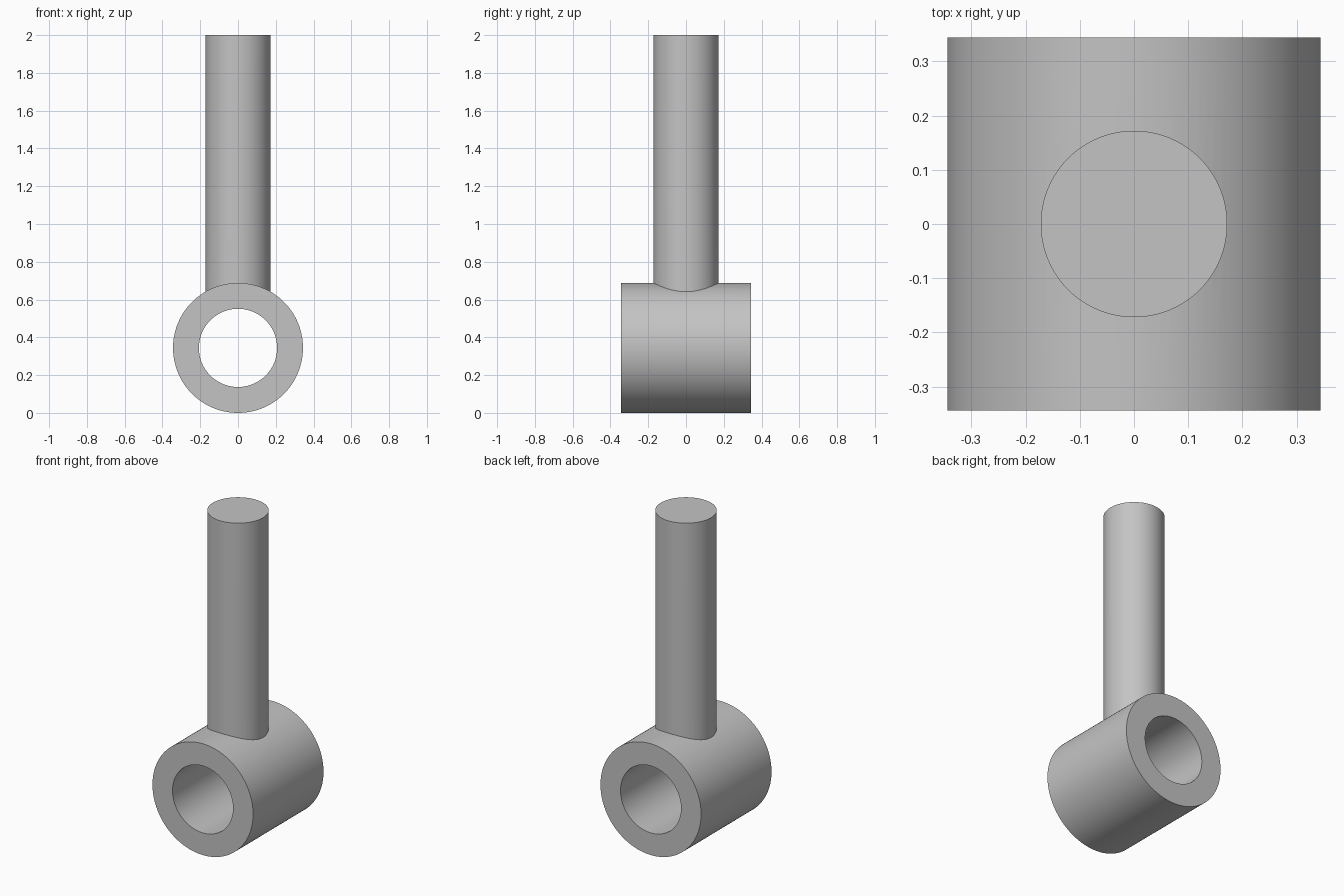
import bpy
import math

RING_R, BORE_R, ROD_R = 0.344, 0.207, 0.172
TOP = 2.0
SIDES = 128

cube = bpy.data.objects.get("Cube")
if cube:
    bpy.data.objects.remove(cube, do_unlink=True)

grey = bpy.data.materials.new("plain_grey")
grey.use_nodes = True
color = (0.55, 0.55, 0.55, 1)
grey.diffuse_color = color
grey.node_tree.nodes["Principled BSDF"].inputs["Base Color"].default_value = color


def cylinder(name, radius, depth, z, lying=False):
    bpy.ops.mesh.primitive_cylinder_add(
        vertices=SIDES, radius=radius, depth=depth, location=(0, 0, z),
        rotation=(math.pi / 2 if lying else 0, 0, 0))
    obj = bpy.context.object
    obj.name = name
    obj.data.materials.append(grey)
    return obj


def combine(target, other, operation):
    mod = target.modifiers.new(operation.lower(), 'BOOLEAN')
    mod.operation = operation
    mod.solver = 'EXACT'
    mod.object = other
    bpy.context.view_layer.objects.active = target
    bpy.ops.object.modifier_apply(modifier=mod.name)
    bpy.data.objects.remove(other, do_unlink=True)


# Lying sleeve with an upright rod rooted in its wall
eye_bolt = cylinder("rod_with_sleeve", RING_R, 2 * RING_R, RING_R, lying=True)
root = RING_R + 0.75 * RING_R
rod = cylinder("rod", ROD_R, TOP - root, (TOP + root) / 2)
combine(eye_bolt, rod, 'UNION')

# Through bore from front to back
bore = cylinder("bore_cutter", BORE_R, 1.0, RING_R, lying=True)
combine(eye_bolt, bore, 'DIFFERENCE')

# Smooth round walls, crisp rims
bpy.ops.object.select_all(action='DESELECT')
eye_bolt.select_set(True)
bpy.context.view_layer.objects.active = eye_bolt
bpy.ops.object.shade_smooth_by_angle(angle=math.radians(30))
